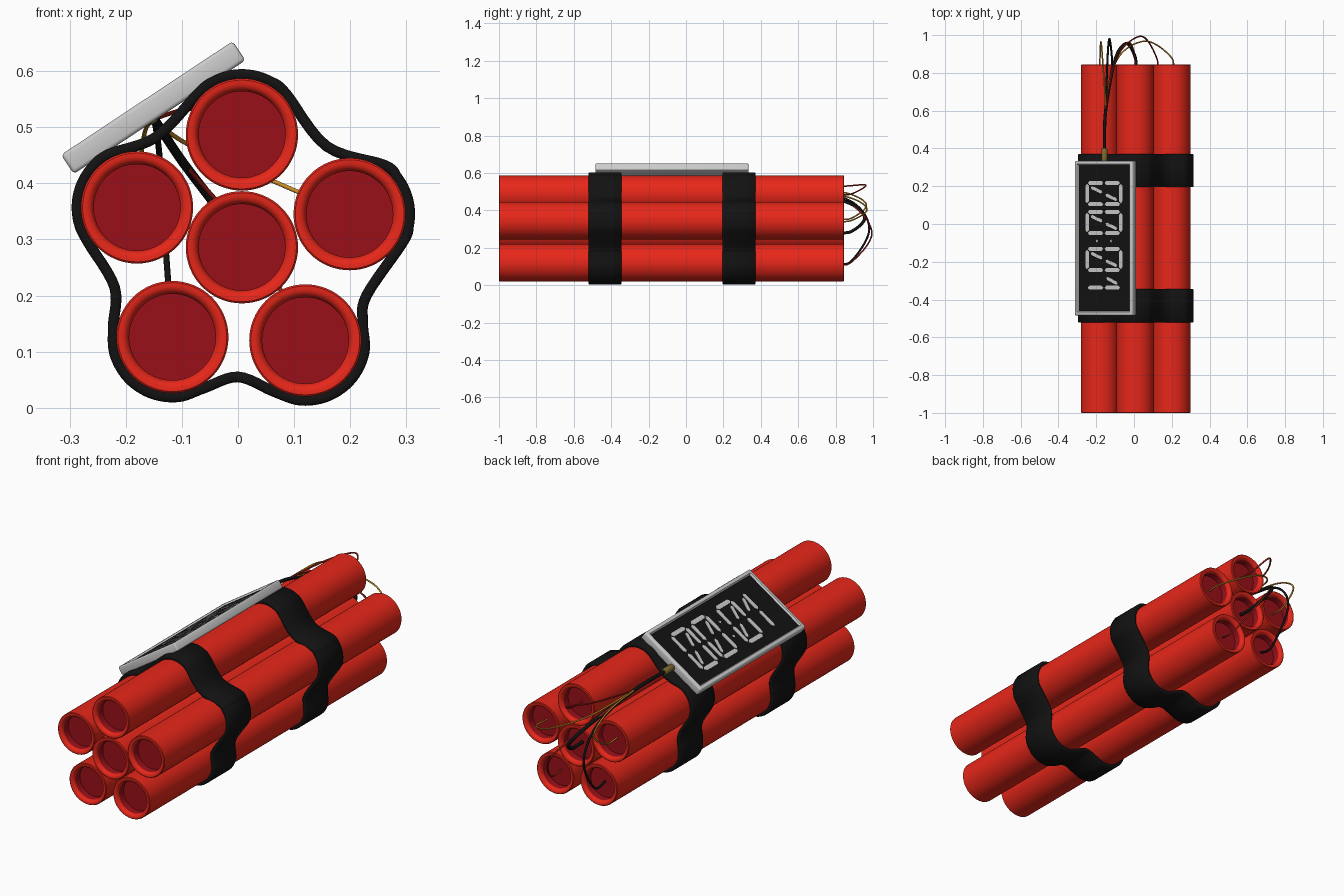
import bpy, bmesh
from math import sin, cos, tau, radians, pi
from mathutils import Vector, Matrix

if "Cube" in bpy.data.objects:
    bpy.data.objects.remove(bpy.data.objects["Cube"])


def material(name, rgb):
    m = bpy.data.materials.new(name)
    m.diffuse_color = (*rgb, 1)
    m.use_nodes = True
    m.node_tree.nodes["Principled BSDF"].inputs["Base Color"].default_value = m.diffuse_color
    return m


RED = material("red_paper", (0.8, 0.02, 0.01))
DARK = material("dark_red", (0.32, 0.005, 0.01))
BLACK = material("black", (0.006, 0.006, 0.006))
ORANGE = material("orange_wire", (0.6, 0.27, 0.02))
WIRE_RED = material("red_wire", (0.35, 0.015, 0.01))
BRASS = material("brass", (0.2, 0.15, 0.03))
SEGMENT = material("segment_grey", (0.6, 0.6, 0.6))


def finish(name, bm, mats, angle=40):
    bmesh.ops.recalc_face_normals(bm, faces=bm.faces)
    me = bpy.data.meshes.new(name)
    bm.to_mesh(me)
    bm.free()
    for m in mats:
        me.materials.append(m)
    me.shade_smooth()
    me.set_sharp_from_angle(angle=radians(angle))
    ob = bpy.data.objects.new(name, me)
    bpy.context.collection.objects.link(ob)
    return ob


def skin(rings, closed, slot=lambda i: 0, cap_slot=0):
    """Join equal rings of points with quads; cap the ends when open."""
    bm = bmesh.new()
    vs = [[bm.verts.new(p) for p in ring] for ring in rings]
    n = len(vs[0])
    for i in range(len(vs) if closed else len(vs) - 1):
        a, b = vs[i], vs[(i + 1) % len(vs)]
        for j in range(n):
            k = (j + 1) % n
            bm.faces.new((a[j], a[k], b[k], b[j])).material_index = slot(i)
    if not closed:
        for ring in (vs[0], vs[-1]):
            bm.faces.new(ring).material_index = cap_slot
    return bm


def lathe_y(cx, cz, profile, n=64):
    return [[(cx + r * cos(tau * j / n), y, cz + r * sin(tau * j / n)) for j in range(n)]
            for r, y in profile]


def smooth_path(pts, closed, steps):
    """Catmull-Rom curve through the points."""
    pts = [Vector(p) for p in pts]
    n, out = len(pts), []
    get = lambda i: pts[i % n] if closed else pts[max(0, min(n - 1, i))]
    for i in range(n if closed else n - 1):
        p0, p1, p2, p3 = (get(i + k) for k in (-1, 0, 1, 2))
        for s in range(steps):
            t = s / steps
            out.append(0.5 * (2 * p1 + (p2 - p0) * t + (2 * p0 - 5 * p1 + 4 * p2 - p3) * t * t
                              + (3 * p1 - p0 - 3 * p2 + p3) * t ** 3))
    return out if closed else out + [pts[-1]]


# Sticks: round tubes with softened rims and recessed dark ends
STICKS = {"top": (0.007, 0.487), "left": (-0.18, 0.357), "right": (0.199, 0.345),
          "centre": (0.007, 0.286), "bottom_left": (-0.117, 0.126), "bottom_right": (0.12, 0.12)}
Y0, Y1 = -1.0, 0.845
end = [(0.077, 0.05), (0.077, 0.016), (0.079, 0.008), (0.084, 0.002), (0.09, 0), (0.097, 0), (0.1, 0.003)]
profile = [(r, Y0 + d) for r, d in end] + [(r, Y1 - d) for r, d in reversed(end)]
for label, (cx, cz) in STICKS.items():
    bm = skin(lathe_y(cx, cz, profile), False,
              lambda i: 1 if i in (0, len(profile) - 2) else 0, 1)
    finish("stick_" + label, bm, [RED, DARK])

# Straps: arcs around the outer sticks with a sag between neighbours
WRAP = [("top", 136, 43, (0.158, 0.466)), ("right", 55, -28, (0.229, 0.2)),
        ("bottom_right", 17, -122, (0.0, 0.055)), ("bottom_left", -58, -190, (-0.22, 0.215)),
        ("left", 215, 117, (-0.145, 0.483))]
loop = []
for label, a0, a1, sag in WRAP:
    cx, cz = STICKS[label]
    for k in range(6):
        a = radians(a0 + (a1 - a0) * k / 5)
        loop.append((cx + 0.107 * cos(a), cz + 0.107 * sin(a)))
    loop.append(sag)
loop = smooth_path(loop, True, 6)
for label, yc in (("front", -0.433), ("back", 0.283)):
    h, t, c = 0.088, 0.0095, 0.004
    section = [(-t, -h + c), (-t + c, -h), (t - c, -h), (t, -h + c),
               (t, h - c), (t - c, h), (-t + c, h), (-t, h - c)]
    rings = []
    for i, p in enumerate(loop):
        d = (loop[(i + 1) % len(loop)] - loop[i - 1]).normalized()
        rings.append([(p.x - d.y * o, yc + y, p.y + d.x * o) for o, y in section])
    finish("strap_" + label, skin(rings, True), [BLACK], 50)

# Timer: tilted case, local x runs toward -y and local y runs up the slope
tilt = radians(33.5)
frame = Matrix(((0, cos(tilt), -sin(tilt), -0.151),
                (-1, 0, 0, -0.075),
                (0, sin(tilt), cos(tilt), 0.535),
                (0, 0, 0, 1)))
bm = bmesh.new()
bmesh.ops.create_cube(bm, size=1, matrix=Matrix.Diagonal((0.818, 0.367, 0.041, 1)))
bmesh.ops.bevel(bm, geom=bm.edges[:], offset=0.007, segments=3, profile=0.5, affect='EDGES')
screen = max(bm.faces, key=lambda f: f.calc_center_median().z)
bmesh.ops.inset_region(bm, faces=[screen], thickness=0.015)
bmesh.ops.inset_region(bm, faces=[screen], thickness=0.008, depth=-0.008)
screen.material_index = 1
timer = finish("timer_case", bm, [None, BLACK], 35)
timer.matrix_world = frame

# Display bars: pointed strips lying on the screen
bm = bmesh.new()


def bar(p, q, w=0.021):
    p, q = Vector(p), Vector(q)
    d = (q - p).normalized()
    s = Vector((-d.y, d.x)) * w / 2
    p, q = p + d * 0.004, q - d * 0.004
    e = d * w / 2
    outline = [p, p + e - s, q - e - s, q, q - e + s, p + e + s]
    low, high = ([bm.verts.new((v.x, v.y, z)) for v in outline] for z in (0.011, 0.0145))
    bm.faces.new(low)
    bm.faces.new(high)
    for i in range(6):
        k = (i + 1) % 6
        bm.faces.new((low[i], low[k], high[k], high[i]))


W, H = 0.056, 0.107
for u in (-0.236, -0.083, 0.113):
    for s in (-1, 1):
        bar((u - W, s * H), (u + W, s * H))
        for side in (-W, W):
            bar((u + side, 0), (u + side, s * H))
        bar((u + s * 0.004, s * 0.006), (u + s * 0.036, s * 0.088), 0.017)
for s in (-1, 1):
    bar((0.262, 0), (0.262, s * H))
    bar((0.003, s * 0.045), (0.027, s * 0.045), 0.018)
bar((0.208, 0.012), (0.244, 0.09), 0.017)
bars = finish("display_bars", bm, [SEGMENT], 30)
bars.matrix_world = frame

# Wire collar at the end of the timer
finish("wire_collar", skin(lathe_y(-0.157, 0.52, [(0.013, 0.32), (0.016, 0.326),
                                                  (0.016, 0.394), (0.013, 0.4)], 20), False), [BRASS])

# Wires: from the collar, over the back, into each stick
WIRES = {"top": (WIRE_RED, 0.004, (-0.1, 0.85, 0.53), (-0.03, 0.962, 0.535)),
         "left": (ORANGE, 0.004, (-0.165, 0.85, 0.495), (-0.175, 0.965, 0.43)),
         "right": (ORANGE, 0.004, (-0.09, 0.87, 0.47), (0.06, 0.968, 0.405)),
         "centre": (BLACK, 0.0085, (-0.1, 0.87, 0.44), (-0.04, 0.955, 0.36)),
         "bottom_right": (WIRE_RED, 0.004, (-0.1, 0.87, 0.44), (0.035, 0.994, 0.28)),
         "bottom_left": (BLACK, 0.0055, (-0.14, 0.88, 0.45), (-0.13, 0.98, 0.3))}
for label, (mat, radius, rise, peak) in WIRES.items():
    cx, cz = STICKS[label]
    pts = smooth_path([(-0.157, 0.37, 0.52), (-0.15, 0.6, 0.515), rise, peak,
                       (cx, 0.88, cz), (cx, 0.79, cz)], False, 10)
    cu = bpy.data.curves.new("wire_" + label, 'CURVE')
    cu.dimensions = '3D'
    cu.bevel_depth = radius
    cu.bevel_resolution = 2
    cu.use_fill_caps = True
    sp = cu.splines.new('POLY')
    sp.points.add(len(pts) - 1)
    for pt, p in zip(sp.points, pts):
        pt.co = (p.x, min(p.y, 1 - radius), p.z, 1)
    sp.use_smooth = True
    cu.materials.append(mat)
    bpy.context.collection.objects.link(bpy.data.objects.new("wire_" + label, cu))
